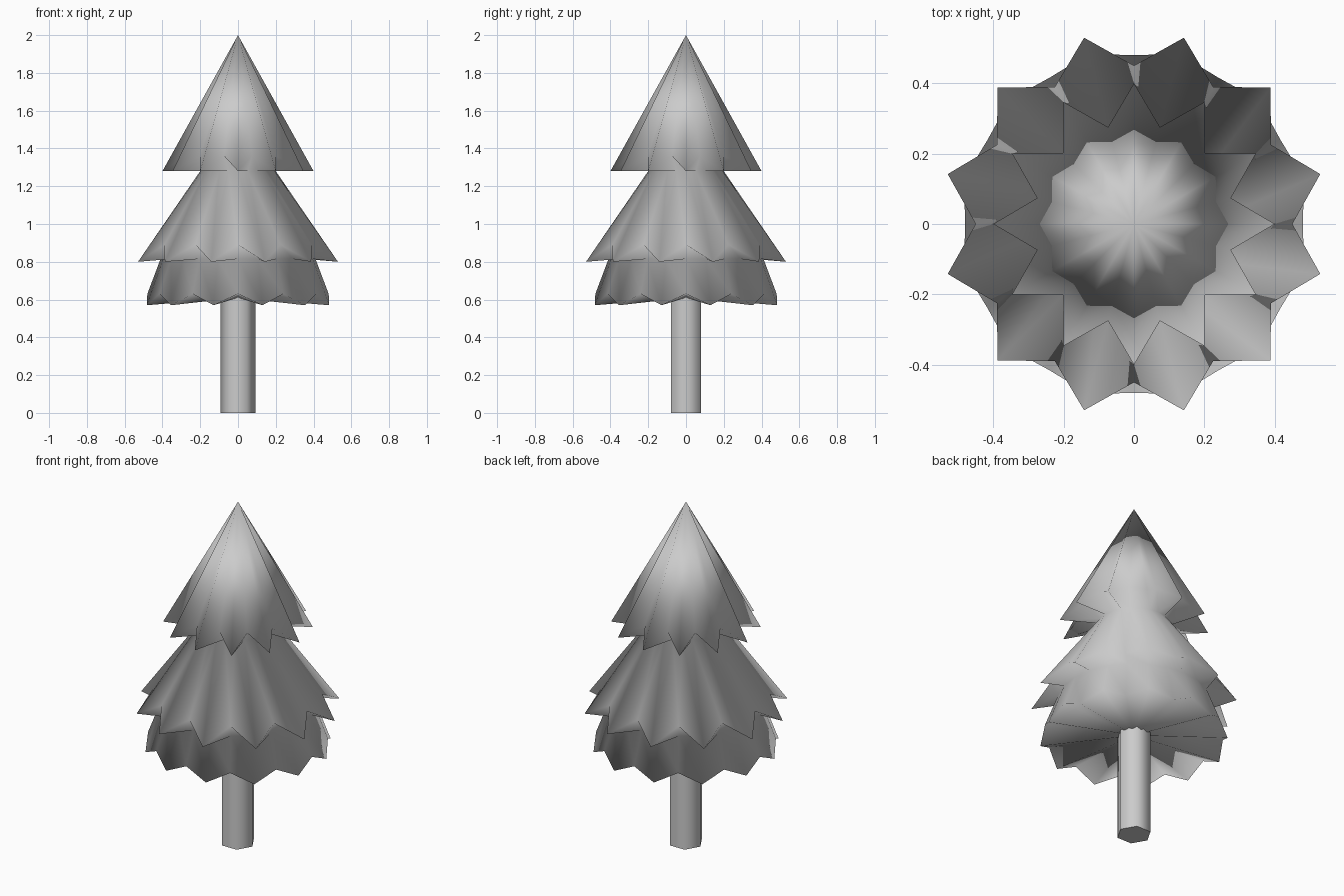
import bpy, bmesh, math

if "Cube" in bpy.data.objects:
    bpy.data.objects.remove(bpy.data.objects["Cube"])

SIDES = 24  # twelve branch tips and twelve notches per tier


def add_object(name, bm):
    bmesh.ops.recalc_face_normals(bm, faces=bm.faces)
    mesh = bpy.data.meshes.new(name)
    bm.to_mesh(mesh)
    bm.free()
    obj = bpy.data.objects.new(name, mesh)
    bpy.context.collection.objects.link(obj)
    return obj


def add_ring(bm, even, odd):
    """Ring of vertices alternating between two (radius, height) pairs."""
    ring = []
    for i in range(SIDES):
        r, z = odd if i % 2 else even
        a = 2 * math.pi * i / SIDES
        ring.append(bm.verts.new((r * math.cos(a), r * math.sin(a), z)))
    return ring


# Foliage: one welded skin with jagged hems, from the tip to the base
rings = [
    ((0.40, 1.28), (0.285, 1.36)),   # top tier hem
    ((0.20, 1.28), (0.20, 1.28)),    # neck under top tier
    ((0.45, 0.89), (0.548, 0.80)),   # middle tier hem
    ((0.41, 0.815), (0.41, 0.815)),  # waist under middle tier
    ((0.48, 0.63), (0.50, 0.57)),    # bottom tier hem
]
bm = bmesh.new()
loops = [add_ring(bm, *r) for r in rings]
tip = bm.verts.new((0, 0, 2.0))
base = bm.verts.new((0, 0, 0.61))
for i in range(SIDES):
    j = (i + 1) % SIDES
    bm.faces.new((tip, loops[0][i], loops[0][j]))
    bm.faces.new((base, loops[-1][j], loops[-1][i]))
    for up, low in zip(loops, loops[1:]):
        bm.faces.new((up[i], low[i], low[j], up[j]))
foliage = add_object("foliage", bm)
foliage.data.shade_smooth()

# Trunk: six-sided post with corners on the x axis
bpy.ops.mesh.primitive_cylinder_add(vertices=6, radius=0.093, depth=0.63,
                                    location=(0, 0, 0.315),
                                    rotation=(0, 0, math.radians(30)))
trunk = bpy.context.object
trunk.name = "trunk"
bpy.ops.object.shade_smooth_by_angle(angle=math.radians(65))
